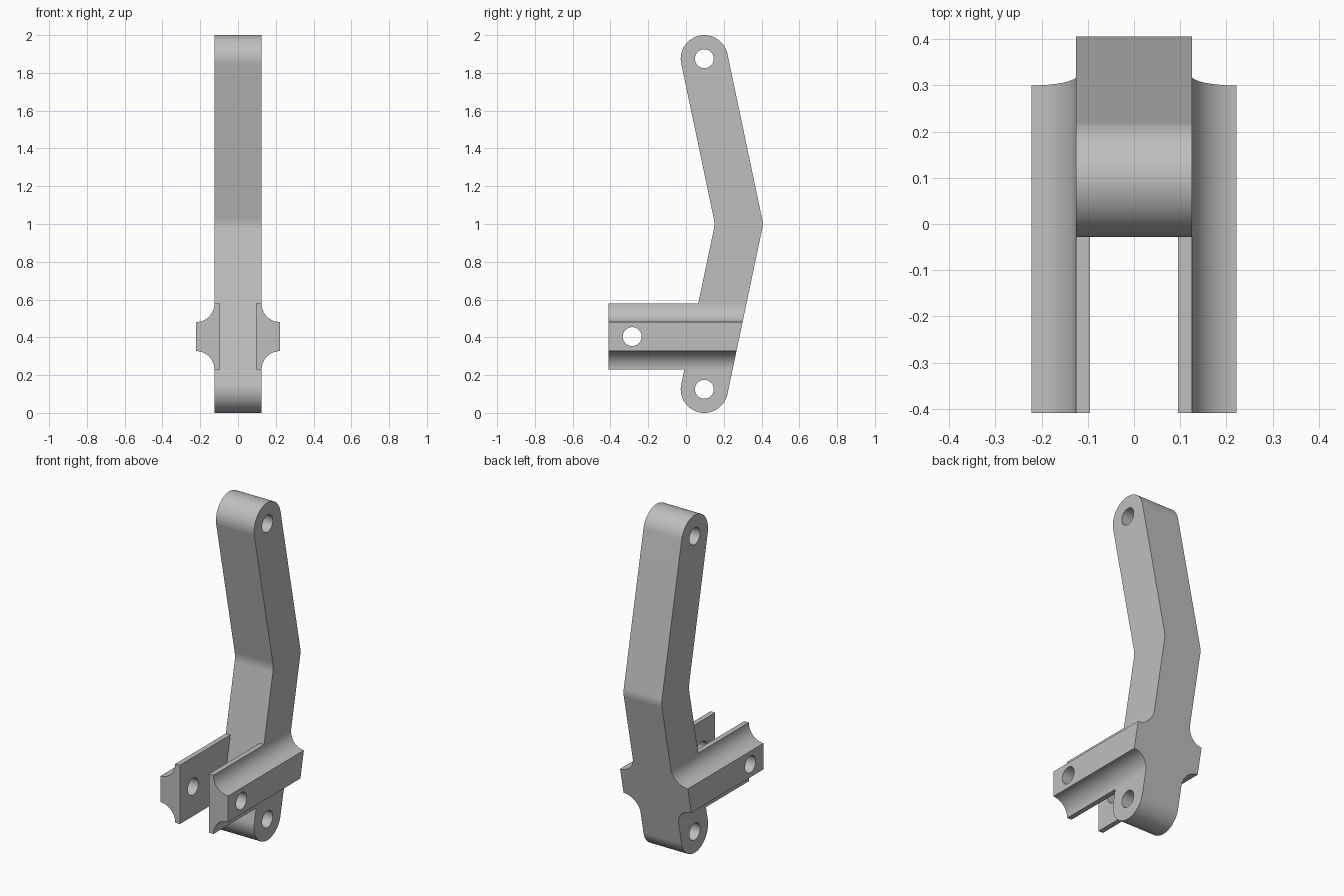
import bpy
import bmesh
from math import sin, cos, atan2, pi
from mathutils import Vector

if "Cube" in bpy.data.objects:
    bpy.data.objects.remove(bpy.data.objects["Cube"], do_unlink=True)

# Main dimensions
R, HALF = 0.125, 0.125
BOTTOM, BEND, TOP = (0.097, R), (0.281, 1.0), (0.097, 2 - R)
HOLE = 0.05
FRONT = -0.409
TILT = atan2(BEND[0] - BOTTOM[0], BEND[1] - BOTTOM[1])

grey = bpy.data.materials.new("plain grey")
grey.diffuse_color = (0.52, 0.52, 0.52, 1)
grey.use_nodes = True
bsdf = grey.node_tree.nodes["Principled BSDF"]
bsdf.inputs["Base Color"].default_value = grey.diffuse_color
bsdf.inputs["Roughness"].default_value = 0.6


def arc(centre, r, start, end, steps):
    angles = [start + (end - start) * i / steps for i in range(steps + 1)]
    return [(centre[0] + r * cos(a), centre[1] + r * sin(a)) for a in angles]


def extrude(name, points, offset):
    """Closed solid from a loop of 3D points pushed along an offset."""
    bm = bmesh.new()
    face = bm.faces.new([bm.verts.new(p) for p in points])
    new = bmesh.ops.extrude_face_region(bm, geom=[face])["geom"]
    bmesh.ops.translate(bm, vec=offset,
                        verts=[v for v in new if isinstance(v, bmesh.types.BMVert)])
    if face.is_valid and all(len(e.link_faces) < 2 for e in face.edges):
        bm.faces.new(face.verts)
    bmesh.ops.recalc_face_normals(bm, faces=bm.faces)
    mesh = bpy.data.meshes.new(name)
    bm.to_mesh(mesh)
    bm.free()
    mesh.materials.append(grey)
    obj = bpy.data.objects.new(name, mesh)
    bpy.context.collection.objects.link(obj)
    return obj


def side_solid(name, outline, half):
    return extrude(name, [(-half, y, z) for y, z in outline], (2 * half, 0, 0))


def combine(target, tool, operation):
    mod = target.modifiers.new(operation.lower(), "BOOLEAN")
    mod.operation, mod.solver, mod.object = operation, "EXACT", tool
    bpy.context.view_layer.objects.active = target
    bpy.ops.object.modifier_apply(modifier=mod.name)
    bpy.data.objects.remove(tool, do_unlink=True)


# Bent lever: rounded ends, rounded elbow, spare stock on the lower back
bottom_end = arc(BOTTOM, R, pi - TILT, 2 * pi - TILT, 32)
elbow = arc(BEND, R, -TILT, TILT, 6)
top_end = arc(TOP, R, TILT, pi + TILT, 32)
crook_r = 0.15
crook = arc((BEND[0] - (R + crook_r) / cos(TILT), BEND[1]), crook_r, TILT, -TILT, 6)
low, high = Vector(bottom_end[-1]), Vector(elbow[0])
spare = (low + high) / 2 + Vector((0.15, 0))
lever = side_solid("bent_lever", bottom_end + [spare] + elbow + top_end + crook, HALF)

# Side rails: thin inner plate flaring into a thick outer rib
inner, outer, z_low, z_high = 0.095, 0.222, 0.23, 0.578
flare = outer - HALF
upper = arc((outer, z_high), flare, pi, 1.5 * pi, 16)
lower = arc((outer, z_low), flare, 0.5 * pi, pi, 16)
section = [(inner, z_low), (inner, z_high)] + upper + lower
for side, label in ((1, "left"), (-1, "right")):
    rail = extrude(label + "_rail", [(side * x, FRONT, z) for x, z in section],
                   (0, 0.9, 0))
    combine(lever, rail, "UNION")

# Trim lever and rails to one sloping back plane
along = (high - low).normalized() * 0.3
a, b = low - along, high + along
shift = Vector((0.7, 0))
combine(lever, side_solid("back_trim", [a, a + shift, b + shift, b], 0.5), "DIFFERENCE")

# Pin holes through both ends and the rails
for centre in (BOTTOM, TOP, (-0.285, 0.404)):
    combine(lever, side_solid("pin_hole", arc(centre, HOLE, 0, 2 * pi, 32)[:-1], 0.4),
            "DIFFERENCE")

# Smooth the curved faces, keep edges crisp
bpy.ops.object.select_all(action="DESELECT")
lever.select_set(True)
bpy.context.view_layer.objects.active = lever
bpy.ops.object.shade_smooth_by_angle()
weighted = lever.modifiers.new("weighted_normals", "WEIGHTED_NORMAL")
weighted.keep_sharp = True
